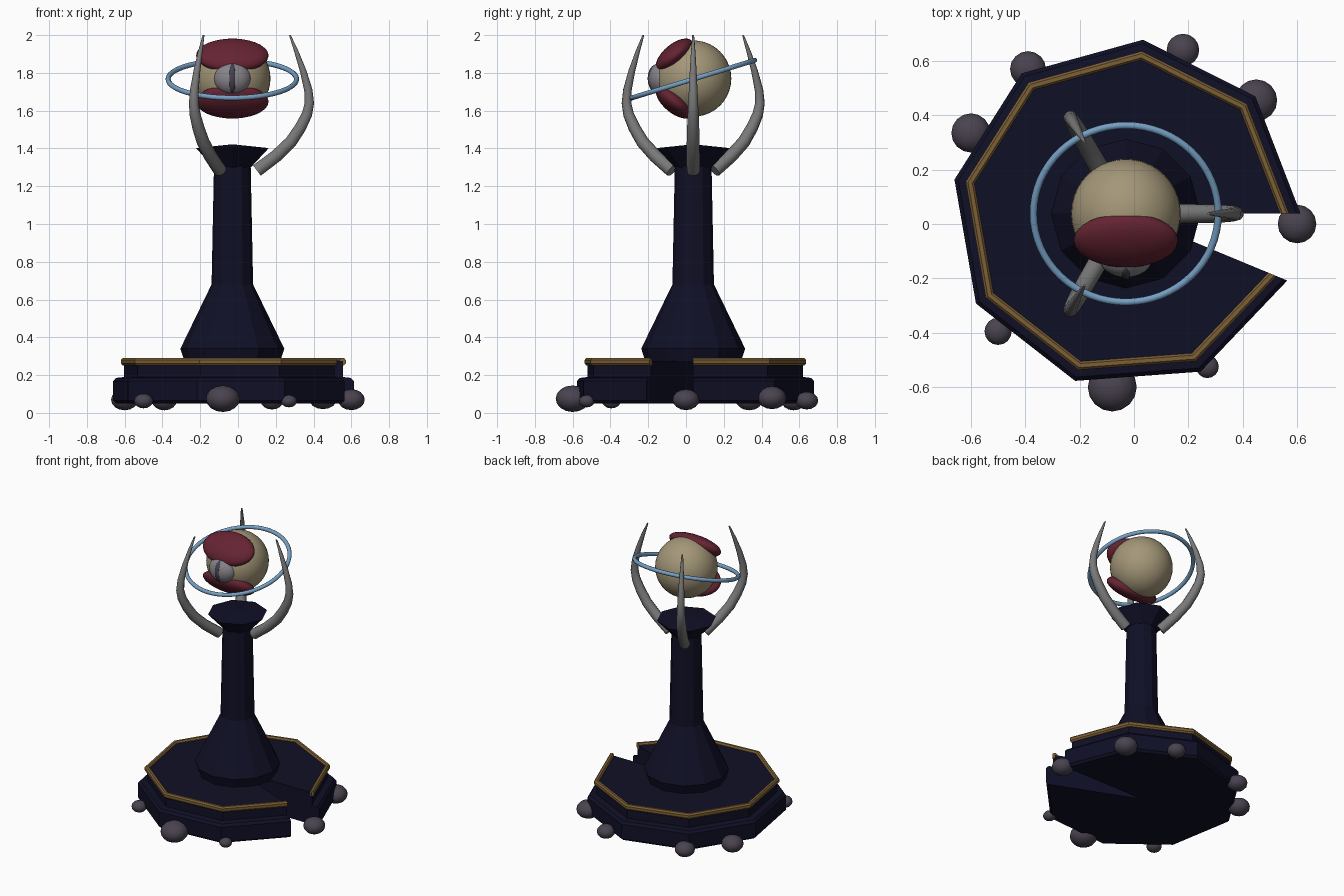
import bpy, bmesh, math
from mathutils import Vector, Matrix

if "Cube" in bpy.data.objects:
    bpy.data.objects.remove(bpy.data.objects["Cube"])

CX, CY, CZ = -0.03, 0.038, 1.77      # main axis and orb height


def mat(name, r, g, b):
    m = bpy.data.materials.new(name)
    m.diffuse_color = (r, g, b, 1)
    m.use_nodes = True
    m.node_tree.nodes["Principled BSDF"].inputs["Base Color"].default_value = m.diffuse_color
    return m


NAVY = mat("dark navy", 0.005, 0.005, 0.02)
GOLD = mat("old gold", 0.2, 0.115, 0.035)
STONE = mat("purple grey stone", 0.068, 0.056, 0.08)
STEEL = mat("grey metal", 0.19, 0.19, 0.19)
CREAM = mat("cream", 0.37, 0.31, 0.19)
RED = mat("dark red", 0.13, 0.017, 0.032)
BLUE = mat("light blue", 0.18, 0.35, 0.55)
IRIS = mat("pale grey", 0.24, 0.23, 0.25)
PUPIL = mat("dark grey", 0.06, 0.052, 0.08)


def finish(bm, name, material, smooth=None):
    bmesh.ops.recalc_face_normals(bm, faces=bm.faces)
    me = bpy.data.meshes.new(name)
    bm.to_mesh(me)
    bm.free()
    me.materials.append(material)
    ob = bpy.data.objects.new(name, me)
    bpy.context.collection.objects.link(ob)
    if smooth:
        bpy.ops.object.select_all(action='DESELECT')
        ob.select_set(True)
        bpy.context.view_layer.objects.active = ob
        bpy.ops.object.shade_smooth_by_angle(angle=math.radians(smooth))
    return ob


def lathe(name, profile, steps, material, sweep=360.0, closed=False):
    """Turn an (r, z) profile about the main axis; a partial sweep gets end caps."""
    bm = bmesh.new()
    full = sweep >= 360
    rings = []
    for i in range(steps if full else steps + 1):
        a = math.radians(sweep * i / steps)
        rings.append([bm.verts.new((CX + r * math.cos(a), CY + r * math.sin(a), z))
                      for r, z in profile])
    n = len(profile)
    for i in range(steps):
        p, q = rings[i], rings[(i + 1) % len(rings)]
        for j in range(n if closed else n - 1):
            k = (j + 1) % n
            bm.faces.new((p[j], q[j], q[k], p[k]))
    if not full:
        bm.faces.new(rings[0])
        bm.faces.new(rings[-1])
    bmesh.ops.remove_doubles(bm, verts=bm.verts, dist=1e-5)
    bmesh.ops.dissolve_degenerate(bm, edges=bm.edges, dist=1e-5)
    return finish(bm, name, material)


def ellipsoid(name, centre, size, material, tilt=0.0, seg=32):
    bm = bmesh.new()
    bmesh.ops.create_uvsphere(bm, u_segments=seg, v_segments=seg // 2, radius=1)
    bm.transform(Matrix.Translation(centre) @ Matrix.Rotation(tilt, 4, 'X')
                 @ Matrix.Diagonal((*size, 1)))
    return finish(bm, name, material, 60)


def tube(name, path, radii, material, sides=10):
    """Tapered tube along a path in the x-z plane."""
    bm = bmesh.new()
    rings = []
    for i, p in enumerate(path):
        t = (path[min(i + 1, len(path) - 1)] - path[max(i - 1, 0)]).normalized()
        u = Vector((0, 1, 0))
        v = t.cross(u)
        rings.append([bm.verts.new(p + radii[i] * (math.cos(a) * u + math.sin(a) * v))
                      for a in (2 * math.pi * k / sides for k in range(sides))])
    for p, q in zip(rings, rings[1:]):
        for k in range(sides):
            m = (k + 1) % sides
            bm.faces.new((p[k], p[m], q[m], q[k]))
    bm.faces.new(rings[0])
    bm.faces.new(rings[-1])
    return finish(bm, name, material, 50)


# Stepped base with a broken-out wedge
GAP_SWEEP = 337.5
lathe("base", [(0, .05), (.625, .05), (.643, .065), (.643, .168), (.628, .185),
               (.585, .19), (.585, .275), (0, .275)], 8, NAVY, GAP_SWEEP)
lathe("base_trim", [(.570, .252), (.592, .252), (.601, .262), (.601, .28),
                    (.592, .29), (.576, .29), (.568, .28)], 8, GOLD, GAP_SWEEP, True)

# Column and its flared capital
lathe("column", [(0, .27), (.252, .27), (.275, .34), (.11, .68), (.097, 1.32),
                 (0, 1.32)], 12, NAVY)
lathe("capital", [(0, 1.30), (.098, 1.30), (.193, 1.402), (0, 1.422)], 8, NAVY)

# Stones around the foot: x, y, radius, centre height
for i, (x, y, r, z) in enumerate([
        (.18, .64, .06, .065), (.45, .455, .077, .08), (.6, 0, .071, .07),
        (.27, -.525, .042, .062), (-.08, -.6, .09, .075), (-.5, -.395, .05, .063),
        (-.6, .335, .072, .07), (-.39, .57, .066, .065)]):
    ellipsoid(f"stone_{i + 1}", (x, y, z), (r, r, min(r * .78, z)), STONE, seg=16)

# Three curved claws
path = [(.13, 1.283), (.232, 1.36), (.31, 1.435), (.36, 1.51), (.395, 1.58),
        (.408, 1.64), (.402, 1.71), (.375, 1.81), (.34, 1.91), (.305, 2.0)]
radii = [.036, .035, .034, .032, .029, .026, .023, .018, .012, .005]
for i in range(3):
    claw = tube(f"claw_{i + 1}", [Vector((r, 0, z)) for r, z in path], radii, STEEL)
    claw.data.transform(Matrix.Translation((CX, CY, 0))
                        @ Matrix.Rotation(i * math.tau / 3, 4, 'Z'))
    # keep the tips level with the overall height
    for v in claw.data.vertices:
        v.co.z = min(v.co.z, 2.0)

# Eyeball with iris, slit pupil and two lids
ellipsoid("orb", (CX, CY, CZ), (.202, .202, .202), CREAM, seg=40)
ellipsoid("iris", (CX, -.125, CZ), (.098, .072, .088), IRIS)
ellipsoid("pupil", (CX, -.15, CZ), (.03, .053, .078), PUPIL)
for name, s in (("upper_lid", 1), ("lower_lid", -1)):
    ellipsoid(name, (CX, CY - .098, CZ + s * .122), (.192, .12, .06), RED,
              tilt=s * math.radians(40))

# Tilted halo ring
bpy.ops.mesh.primitive_torus_add(
    location=(CX, CY, CZ - .003), rotation=(math.radians(17), 0, 0),
    major_radius=.34, minor_radius=.0135, major_segments=64, minor_segments=10)
ring = bpy.context.object
ring.name = "halo_ring"
ring.data.materials.append(BLUE)
bpy.ops.object.shade_smooth_by_angle(angle=math.radians(60))
